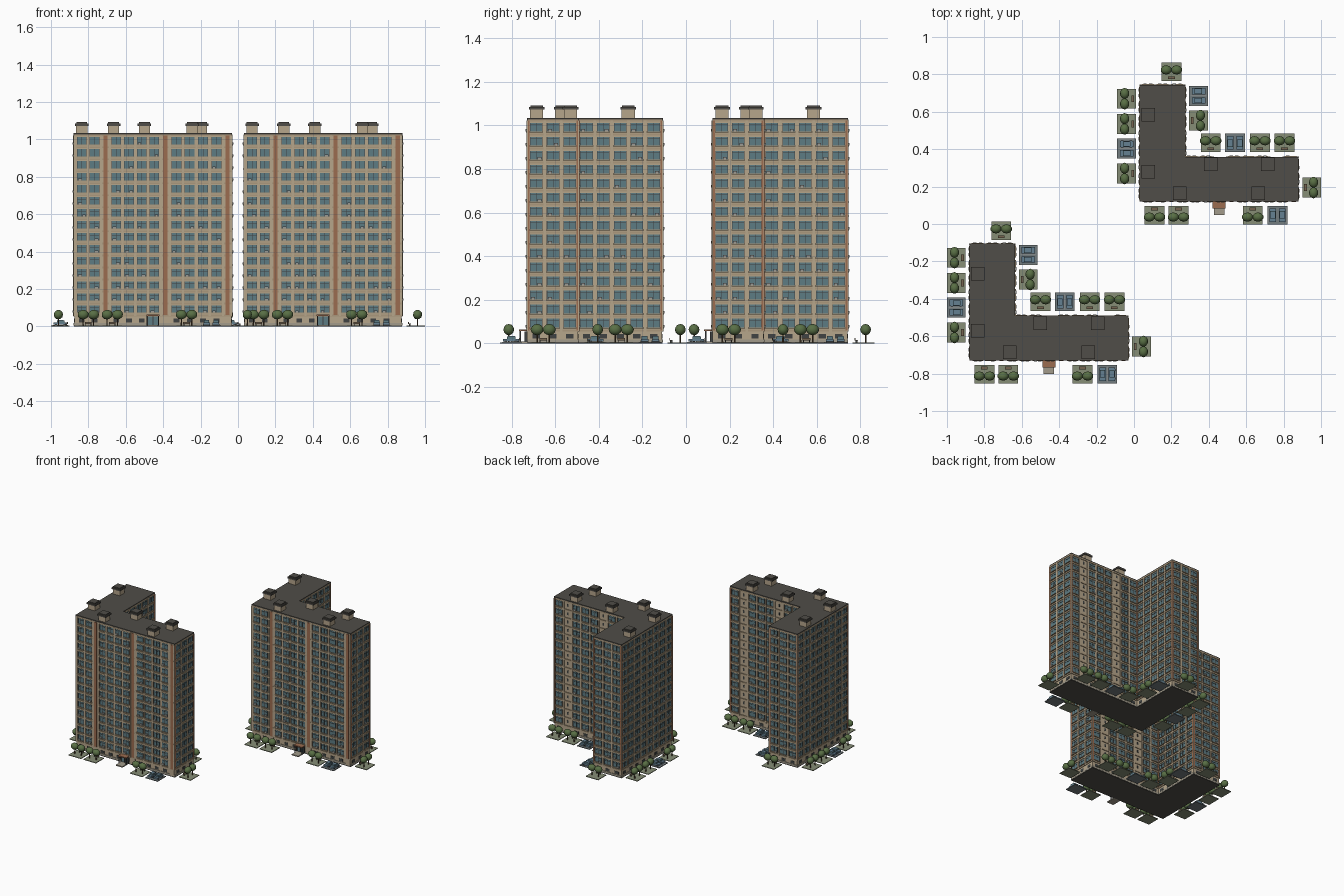
import bpy, bmesh, random
from mathutils import Matrix, Vector

if "Cube" in bpy.data.objects:
    bpy.data.objects.remove(bpy.data.objects["Cube"])

random.seed(4)
OFFSET = Vector((0.91, 0.85, 0))          # second tower relative to the first
COL = {
    'beige': (.47, .38, .26), 'ledge': (.40, .31, .20), 'brick': (.33, .15, .08),
    'glass': (.11, .20, .23), 'frame': (.05, .055, .055), 'roof': (.08, .075, .065),
    'metal': (.32, .33, .31), 'leaf': (.10, .16, .06), 'bark': (.10, .06, .03),
    'pad': (.24, .27, .18), 'asphalt': (.17, .20, .21), 'car': (.13, .22, .29),
    'base': (.36, .33, .26), 'wood': (.18, .13, .08)}
MATS = {}
for k, c in COL.items():
    MATS[k] = bpy.data.materials.new(k)
    MATS[k].diffuse_color = (*c, 1)

parts = {}
FACES = [(0, 1, 3, 2), (4, 6, 7, 5), (0, 4, 5, 1), (2, 3, 7, 6), (0, 2, 6, 4), (1, 5, 7, 3)]


class Frame:
    """Local axes: u along a wall, d outward from it, z up."""
    def __init__(self, origin, n):
        self.o, self.n = Vector(origin), Vector(n)
        self.u = Vector((-self.n.y, self.n.x))

    def at(self, u, d):
        return self.o + self.u * u + self.n * d

    def box(self, name, mat, u0, u1, d0, d1, z0, z1):
        vs, fs = parts.setdefault((name, mat), ([], []))
        b = len(vs)
        for u in (u0, u1):
            for z in (z0, z1):
                for d in (d0, d1):
                    p = self.at(u, d)
                    vs.append((p.x, p.y, z))
        fs.extend(tuple(b + i for i in f) for f in FACES)


def place(name, me, mat):
    """Same mesh used for both towers."""
    me.materials.append(MATS[mat])
    for tag, off in (('front', Vector()), ('rear', OFFSET)):
        ob = bpy.data.objects.new(f'{tag}_{name}', me)
        ob.location = off
        bpy.context.collection.objects.link(ob)


def prism(name, mat, pts, z0, z1):
    bm = bmesh.new()
    f = bm.faces.new([bm.verts.new((x, y, z0)) for x, y in pts])
    r = bmesh.ops.extrude_face_region(bm, geom=[f])
    bmesh.ops.translate(bm, vec=(0, 0, z1 - z0),
                        verts=[v for v in r['geom'] if isinstance(v, bmesh.types.BMVert)])
    bmesh.ops.recalc_face_normals(bm, faces=bm.faces)
    me = bpy.data.meshes.new(name)
    bm.to_mesh(me)
    bm.free()
    place(name, me, mat)


# L-shaped body, roof slab and footing
def outline(e):
    return [(-.875 - e, -.725 - e), (-.035 + e, -.725 - e), (-.035 + e, -.495 + e),
            (-.64 + e, -.495 + e), (-.64 + e, -.11 + e), (-.875 - e, -.11 + e)]


L = outline(0)
prism('tower_body', 'beige', L, .006, 1.022)
prism('roof_slab', 'roof', outline(.004), 1.022, 1.034)
prism('footing', 'roof', outline(.003), 0, .008)

# Facades
Z0, STEP, FLOORS = .06, .0642, 15


def window(w, a, b, z):
    w.box('window_glass', 'glass', a, b, 0, .0015, z + .013, z + .053)
    m = (a + b) / 2
    for x in (a, m, b):
        w.box('window_bars', 'frame', x - .0012, x + .0012, 0, .0035, z + .013, z + .053)
    w.box('window_bars', 'frame', a, b, 0, .003, z + .042, z + .044)
    w.box('window_sills', 'ledge', a - .004, b + .004, 0, .008, z + .009, z + .013)
    if random.random() < .3:
        x = random.choice((a + .004, b - .022))
        w.box('cooling_units', 'metal', x, x + .018, 0, .011, z + .013, z + .024)


def bay(w, a, b, blank=False):
    pad = (b - a) * .14
    for i in range(FLOORS):
        z = Z0 + i * STEP
        if blank:
            m = (a + b) / 2
            w.box('vents', 'frame', m - .006, m + .006, 0, .002, z + .025, z + .045)
        else:
            window(w, a + pad, b - pad, z)
    if not blank:
        w.box('basement_windows', 'frame', a + pad * 2, b - pad * 2, 0, .002, .022, .042)


def bays(w, a, b, n, blanks=()):
    s = (b - a) / n
    for i in range(n):
        bay(w, a + i * s, a + (i + 1) * s, i in blanks)
    for i in range(n + 1):
        x = a + i * s
        w.box('pilasters', 'beige', x - .006, x + .006, 0, .005, .055, 1.022)


def strip(w, m, h=.024):
    w.box('shaft_panels', 'beige', m - h, m + h, 0, .004, .008, 1.022)
    w.box('brick_strips', 'brick', m - .011, m + .011, 0, .007, .06, 1.022)


for k in range(6):
    p, q = Vector(L[k]), Vector(L[(k + 1) % 6])
    t = (q - p).normalized()
    w, ln = Frame(p, (t.y, -t.x)), (q - p).length
    for i in range(FLOORS + 1):
        z = Z0 + i * STEP
        w.box('floor_bands', 'ledge', 0, ln, 0, .0045, z - .006, z + .004)
    w.box('plinth', 'base', 0, ln, 0, .004, .006, .018)
    if k == 0:
        for a, b, n in ((.006, .142, 2), (.19, .462, 4), (.51, .795, 4)):
            bays(w, a, b, n)
        for m in (.166, .486, .819):
            strip(w, m, .02)
    else:
        n = (0, 3, 8, 5, 3, 8)[k]
        bays(w, 0, ln, n, (1, 5) if k == 2 else ())
        for x in (0.004, ln - .004):
            w.box('corner_strips', 'brick', x - .004, x + .004, 0, .0055, .06, 1.022)

# Roof lift rooms
for x, y in ((-.835, -.265), (-.835, -.57), (-.665, -.685), (-.5, -.53), (-.245, -.685), (-.195, -.53)):
    r = Frame((x, y), (0, -1))
    r.box('lift_rooms', 'beige', -.03, .03, -.03, .03, 1.03, 1.078)
    r.box('lift_room_caps', 'roof', -.036, .036, -.036, .036, 1.072, 1.084)
    r.box('lift_room_caps', 'roof', -.029, .029, -.029, .029, 1.084, 1.092)

# Entrance porch
e = Frame((-.455, -.725), (0, -1))
e.box('entrance_door', 'glass', -.028, .028, 0, .012, .006, .052)
for x in (-.03, 0, .03):
    e.box('entrance_frame', 'frame', x - .003, x + .003, 0, .016, .006, .054)
for x in (-.03, .03):
    e.box('porch_posts', 'frame', x - .003, x + .003, .032, .038, .006, .056)
e.box('porch_canopy', 'brick', -.035, .035, 0, .042, .056, .064)
e.box('porch_step', 'base', -.028, .028, 0, .078, 0, .008)

# Garden and parking pads around the tower
crowns, trunks = bmesh.new(), bmesh.new()


def pad(x, y, n, kind):
    f = Frame((x, y), n)
    car = kind == 'c'
    f.box('parking_pads' if car else 'garden_pads', 'asphalt' if car else 'pad',
          -.053, .053, -.05, .05, 0, .005)
    if car:
        for u in (-.025, .025):
            f.box('car_bodies', 'car', u - .017, u + .017, -.036, .036, .009, .021)
            f.box('car_cabins', 'glass', u - .014, u + .014, -.022, .018, .021, .031)
            f.box('car_roofs', 'car', u - .013, u + .013, -.018, .014, .031, .033)
            for d in (-.023, .023):
                f.box('car_wheels', 'frame', u - .018, u + .018, d - .006, d + .006, .004, .014)
        for u in (-.05, 0, .05):
            f.box('parking_lines', 'metal', u - .001, u + .001, -.042, .042, .005, .0062)
        return
    f.box('bench_seats', 'wood', -.018, .018, -.038, -.026, .012, .016)
    f.box('bench_backs', 'wood', -.018, .018, -.040, -.037, .012, .024)
    for u in (-.014, .014):
        f.box('bench_legs', 'frame', u - .002, u + .002, -.037, -.027, .005, .012)
    for u in (-.028, .028):
        c = f.at(u, .01)
        rx, ry = (.03, .025) if abs(f.u.x) > .5 else (.025, .03)
        bmesh.ops.create_icosphere(crowns, subdivisions=2, radius=1, matrix=Matrix.Translation(
            (c.x, c.y, .063)) @ Matrix.Diagonal((rx, ry, .026, 1)))
        bmesh.ops.create_cone(trunks, cap_ends=True, segments=6, radius1=.004, radius2=.003,
                              depth=.045, matrix=Matrix.Translation((c.x, c.y, .025)))


for y, k in ((-.18, 't'), (-.315, 't'), (-.447, 'c'), (-.58, 't')):
    pad(-.95, y, (-1, 0), k)
for x, k in ((-.80, 't'), (-.672, 't'), (-.275, 't'), (-.143, 'c')):
    pad(x, -.803, (0, -1), k)
for x, k in ((-.50, 't'), (-.37, 'c'), (-.237, 't'), (-.105, 't')):
    pad(x, -.415, (0, 1), k)
pad(-.565, -.165, (1, 0), 'c')
pad(-.565, -.297, (1, 0), 't')
pad(-.71, -.036, (0, 1), 't')
pad(.04, -.655, (1, 0), 't')

for bm, name, mat in ((crowns, 'tree_crowns', 'leaf'), (trunks, 'tree_trunks', 'bark')):
    me = bpy.data.meshes.new(name)
    bm.to_mesh(me)
    bm.free()
    if mat == 'leaf':
        me.shade_smooth()
    place(name, me, mat)

# Gathered box parts become objects
for (name, mat), (vs, fs) in parts.items():
    me = bpy.data.meshes.new(name)
    me.from_pydata(vs, [], fs)
    place(name, me, mat)

for m in bpy.data.materials:
    if m.users and not m.is_grease_pencil:
        m.use_nodes = True
        m.node_tree.nodes["Principled BSDF"].inputs["Base Color"].default_value = m.diffuse_color
